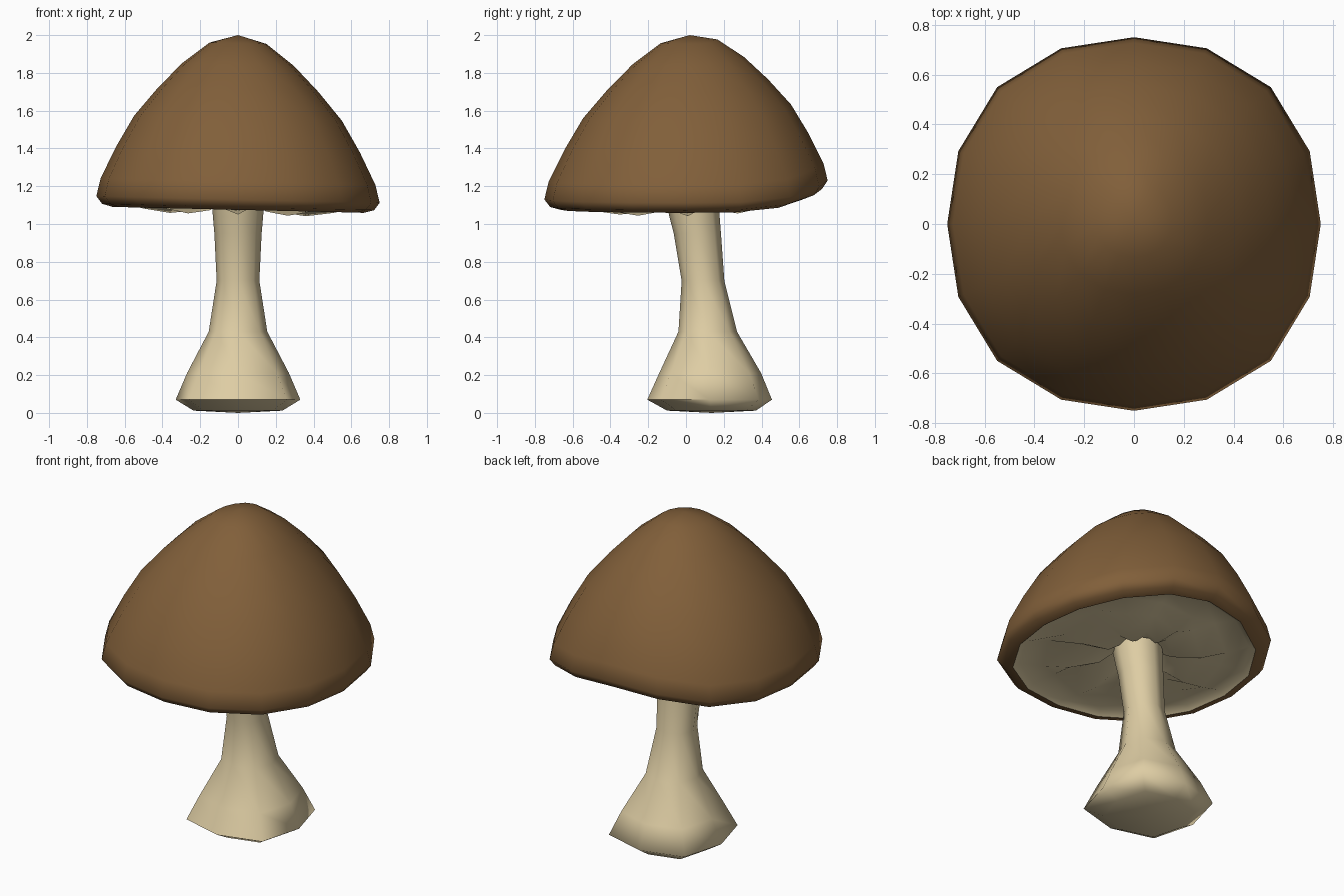
import bpy, bmesh
from math import sin, cos, tau, pi

cube = bpy.data.objects.get("Cube")
if cube:
    bpy.data.objects.remove(cube)


def material(name, color):
    mat = bpy.data.materials.new(name)
    mat.use_nodes = True
    mat.diffuse_color = color
    mat.node_tree.nodes["Principled BSDF"].inputs["Base Color"].default_value = color
    return mat


brown = material("cap brown", (0.22, 0.115, 0.042, 1))
cream = material("stem cream", (0.73, 0.61, 0.37, 1))


def loft(name, levels, sides, point, mat):
    """Bridge rings from top to bottom; a level of radius 0 becomes a pole."""
    bm = bmesh.new()
    rings = []
    for level in levels:
        count = 1 if level[0] == 0 else sides
        rings.append([bm.verts.new(point(level, tau * i / sides)) for i in range(count)])
    for a, b in zip(rings, rings[1:]):
        for i in range(sides):
            j = (i + 1) % sides
            corners = [a[i % len(a)], b[i % len(b)], b[j % len(b)], a[j % len(a)]]
            bm.faces.new(list(dict.fromkeys(corners)))
    mesh = bpy.data.meshes.new(name)
    bm.to_mesh(mesh)
    bm.free()
    mesh.materials.append(mat)
    obj = bpy.data.objects.new(name, mesh)
    bpy.context.collection.objects.link(obj)
    bpy.ops.object.select_all(action='DESELECT')
    bpy.context.view_layer.objects.active = obj
    obj.select_set(True)
    bpy.ops.object.shade_smooth_by_angle(angle=pi * 0.45)
    return obj


RIM = 0.75


def cap_point(level, a):
    """Slightly squarish ring, raised at the back and tipped a little sideways."""
    r, z = level[:2]
    t = r / RIM
    k = r * (1 + 0.036 * sin(2 * a) ** 2)
    lift = 0.1 * t * max(0, sin(a)) ** 4 - 0.018 * t * cos(a)
    return k * cos(a), k * sin(a) + 0.02 * (1 - t), z + lift


def gill_point(level, a):
    """Third value is how far the eight gill ridges hang below the hollows."""
    x, y, z = cap_point(level, a)
    return x, y, z - level[2] * (0.5 + 0.5 * cos(8 * a))


def stem_point(level, a):
    r, z, y, corner = level
    k = r * (1 + corner * sin(2 * a) ** 2)
    return k * cos(a), y + k * sin(a), z


# Cap skin, from the tip over the widest ring to the turned-in lip
loft("cap", [(0, 2.0), (0.15, 1.957), (0.295, 1.845), (0.425, 1.71), (0.55, 1.56),
             (0.645, 1.395), (0.727, 1.225), (RIM, 1.13), (0.72, 1.09), (0.665, 1.075)],
     16, cap_point, brown)

# Hollow underside with radial gills
gills = loft("gills", [(0.665, 1.075, 0), (0.63, 1.10, 0), (0.5, 1.125, 0.055),
                       (0.36, 1.13, 0.08), (0.2, 1.13, 0.06), (0.1, 1.14, 0)],
             16, gill_point, cream)

# Leaning stem with a flared, rounded-square foot
loft("stem", [(0.14, 1.14, 0.03, 0.02), (0.133, 1.04, 0.045, 0.02), (0.125, 0.95, 0.06, 0.02),
              (0.113, 0.70, 0.09, 0.03), (0.155, 0.43, 0.115, 0.05), (0.27, 0.21, 0.128, 0.09),
              (0.33, 0.07, 0.125, 0.11), (0.235, 0.012, 0.135, 0.11), (0, 0, 0.135, 0)],
     8, stem_point, cream)
